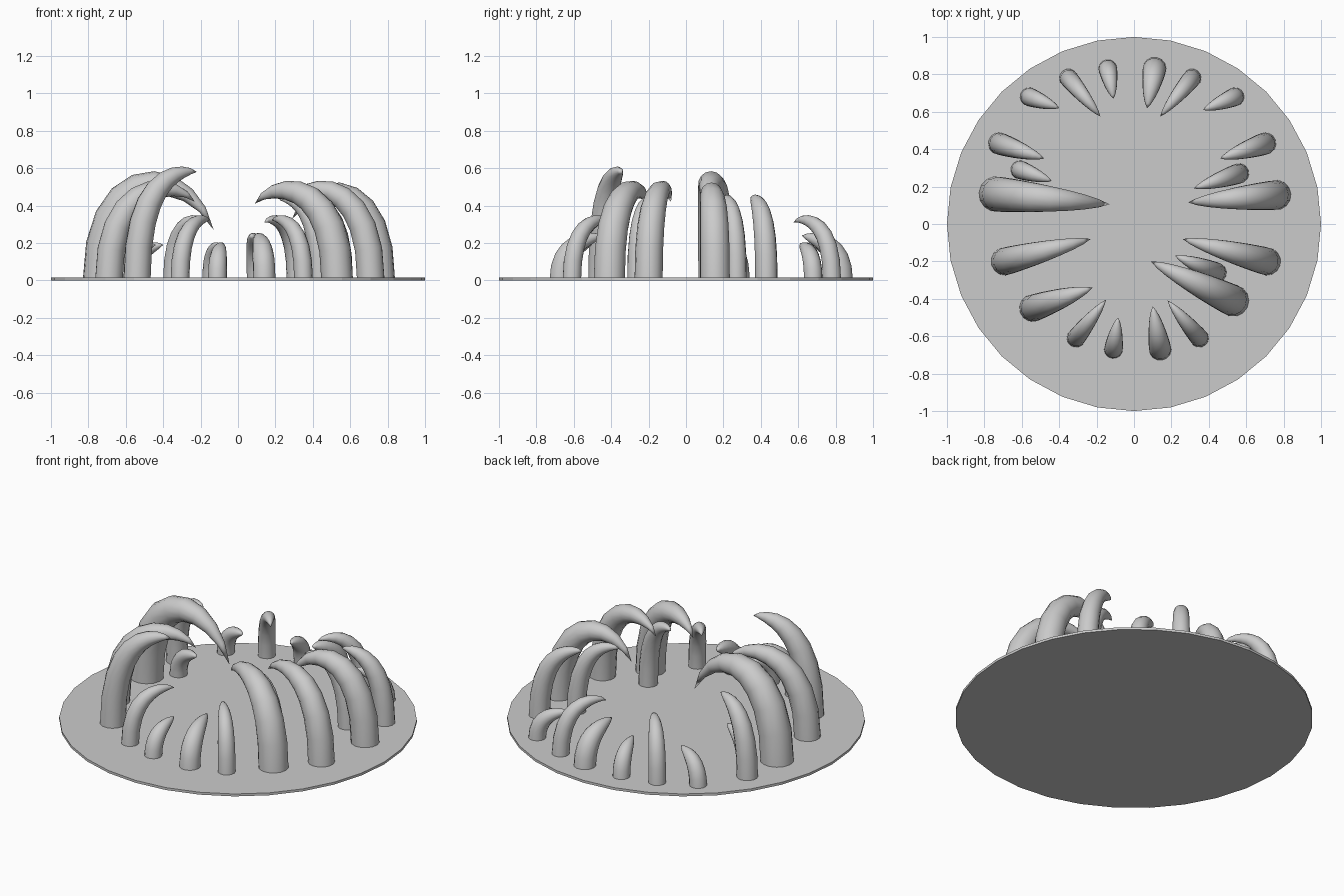
import bpy, bmesh, math
from mathutils import Vector

if "Cube" in bpy.data.objects:
    bpy.data.objects.remove(bpy.data.objects["Cube"])

SEGS, SIDES = 9, 14

# flat round base
bpy.ops.mesh.primitive_cylinder_add(vertices=32, radius=1, depth=0.015, location=(0, 0, 0.0075))
bpy.context.object.name = "base_disc"


def tentacle(name, bx, by, r, tx, ty, h, tip_z):
    """Tapered claw rising from (bx, by), arching to height h, ending at the tip."""
    run = Vector((tx - bx, ty - by, 0))
    length = run.length
    d = run.normalized()
    side = Vector((-d.y, d.x, 0))

    def point(t, c):
        u = length * (3 * 0.75 * t * t * (1 - t) + t ** 3)
        return u, 3 * c * t * (1 - t) + tip_z * t ** 3

    def slope(t, c):
        a, b = point(max(t - 0.01, 0), c), point(min(t + 0.01, 1), c)
        return Vector((b[0] - a[0], b[1] - a[1])).normalized()

    def radius(t):
        return r * (1 - t ** 2.2)

    # find the arch control height that gives the wanted overall height
    lo, hi = 0.0, 2.0
    for _ in range(25):
        c = (lo + hi) / 2
        top = max(point(i / 40, c)[1] + radius(i / 40) * abs(slope(i / 40, c).x) for i in range(41))
        lo, hi = (c, hi) if top < h else (lo, c)

    bm = bmesh.new()
    rings = []
    for i in range(SEGS):
        t = i / SEGS
        u, z = point(t, c)
        s = slope(t, c) if i else Vector((0, 1))
        normal = d * s.y + Vector((0, 0, -s.x))
        centre = Vector((bx, by, 0.004)) + d * u + Vector((0, 0, z))
        rings.append([bm.verts.new(centre + radius(t) * (
            normal * math.cos(2 * math.pi * k / SIDES) + side * math.sin(2 * math.pi * k / SIDES)))
            for k in range(SIDES)])
    tip = bm.verts.new((tx, ty, tip_z))
    for k in range(SIDES):
        n = (k + 1) % SIDES
        for a, b in zip(rings, rings[1:]):
            bm.faces.new((a[k], a[n], b[n], b[k]))
        bm.faces.new((rings[-1][k], rings[-1][n], tip))
    bm.faces.new(rings[0][::-1])
    bmesh.ops.recalc_face_normals(bm, faces=bm.faces)
    me = bpy.data.meshes.new(name)
    bm.to_mesh(me)
    bm.free()
    for p in me.polygons:
        p.use_smooth = len(p.vertices) < 5
    bpy.context.collection.objects.link(bpy.data.objects.new(name, me))


# base x, base y, radius, tip x, tip y, height, tip height
back = [
    (-0.56, 0.68, .05, -0.40, 0.62, .20, .19), (-0.35, 0.78, .05, -0.18, 0.575, .345, .31),
    (-0.14, 0.83, .05, -0.11, 0.67, .20, .195), (0.11, 0.83, .063, 0.07, 0.62, .25, .24),
    (0.31, 0.78, .05, 0.14, 0.575, .345, .31), (0.54, 0.68, .05, 0.37, 0.61, .20, .19),
]
sides = [
    (-0.72, 0.43, .06, -0.48, 0.35, .455, .44), (0.70, 0.43, .06, 0.46, 0.35, .455, .44),
    (-0.61, 0.29, .05, -0.44, 0.23, .20, .19), (0.56, 0.27, .055, 0.32, 0.19, .455, .43),
    (-0.735, 0.16, .095, -0.13, 0.105, .58, .27), (0.76, 0.155, .08, 0.29, 0.115, .52, .33),
    (-0.69, -0.20, .075, -0.23, -0.08, .53, .42), (0.71, -0.20, .075, 0.26, -0.08, .53, .42),
]
front = [
    (-0.54, -0.45, .073, -0.22, -0.34, .605, .58), (0.53, -0.41, .085, 0.09, -0.20, .53, .41),
    (0.44, -0.26, .055, 0.22, -0.17, .45, .43), (-0.31, -0.61, .05, -0.15, -0.405, .345, .32),
    (-0.11, -0.67, .05, -0.085, -0.50, .20, .195), (0.14, -0.67, .06, 0.10, -0.44, .25, .24),
    (0.35, -0.61, .05, 0.18, -0.41, .345, .32),
]
for group, rows in (("back", back), ("side", sides), ("front", front)):
    for i, row in enumerate(rows):
        tentacle(f"{group}_tentacle_{i + 1}", *row)
